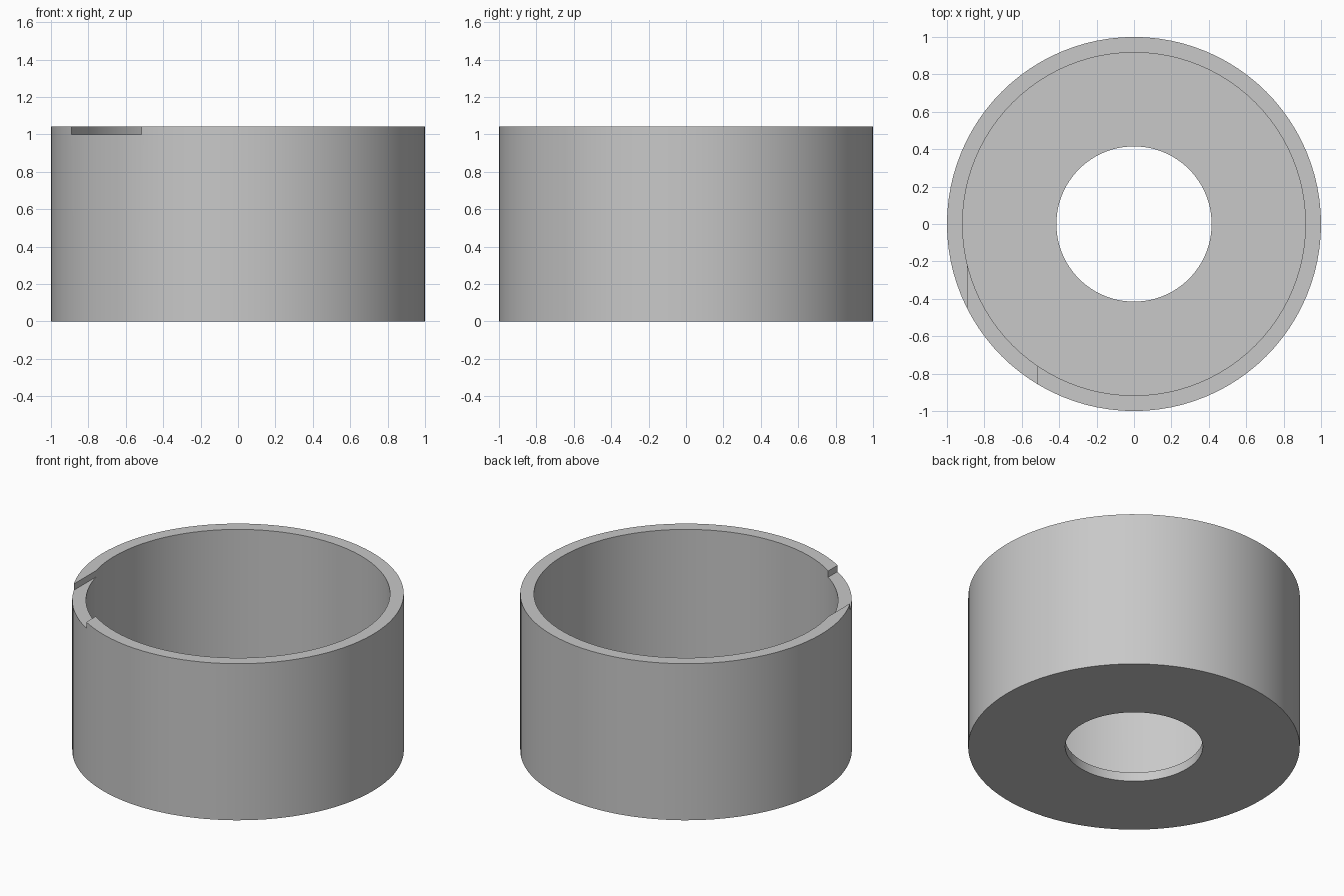
import bpy, bmesh, math
from mathutils import Vector

cube = bpy.data.objects.get("Cube")
if cube:
    bpy.data.objects.remove(cube, do_unlink=True)

HEIGHT, FLOOR = 1.042, 0.06
OUTER, INNER, HOLE = 1.0, 0.917, 0.415
SEGMENTS = 96

grey = bpy.data.materials.new("plain grey")
grey.use_nodes = True
colour = (0.58, 0.58, 0.58, 1)
grey.diffuse_color = colour
grey.node_tree.nodes["Principled BSDF"].inputs["Base Color"].default_value = colour


def add_object(name, bm):
    bmesh.ops.recalc_face_normals(bm, faces=bm.faces)
    mesh = bpy.data.meshes.new(name)
    bm.to_mesh(mesh)
    bm.free()
    mesh.materials.append(grey)
    obj = bpy.data.objects.new(name, mesh)
    bpy.context.collection.objects.link(obj)
    return obj


# Cup: closed wall and floor profile turned about the z axis
profile = [(HOLE, 0), (OUTER, 0), (OUTER, HEIGHT),
           (INNER, HEIGHT), (INNER, FLOOR), (HOLE, FLOOR)]
bm = bmesh.new()
verts = [bm.verts.new((r, 0, z)) for r, z in profile]
edges = [bm.edges.new((v, verts[i - 1])) for i, v in enumerate(verts)]
bmesh.ops.spin(bm, geom=verts + edges, cent=(0, 0, 0), axis=(0, 0, 1),
               angle=math.tau, steps=SEGMENTS, use_merge=False)
bmesh.ops.remove_doubles(bm, verts=bm.verts, dist=0.0005)
cup = add_object("cup_body", bm)

# Shallow notch in the front right of the rim
low, high = Vector((-0.89, -1.2, 1.0)), Vector((-0.517, -0.1, 1.2))
bm = bmesh.new()
bmesh.ops.create_cube(bm, size=1)
bmesh.ops.scale(bm, vec=high - low, verts=bm.verts)
bmesh.ops.translate(bm, vec=(low + high) / 2, verts=bm.verts)
cutter = add_object("notch_cutter", bm)

# Apply the cut, then remove the helper
cut = cup.modifiers.new("rim_notch", "BOOLEAN")
cut.operation = "DIFFERENCE"
cut.solver = "EXACT"
cut.object = cutter
bpy.ops.object.select_all(action="DESELECT")
bpy.context.view_layer.objects.active = cup
cup.select_set(True)
bpy.ops.object.modifier_apply(modifier=cut.name)
bpy.data.objects.remove(cutter, do_unlink=True)
bpy.ops.object.shade_smooth_by_angle(angle=math.radians(30))
